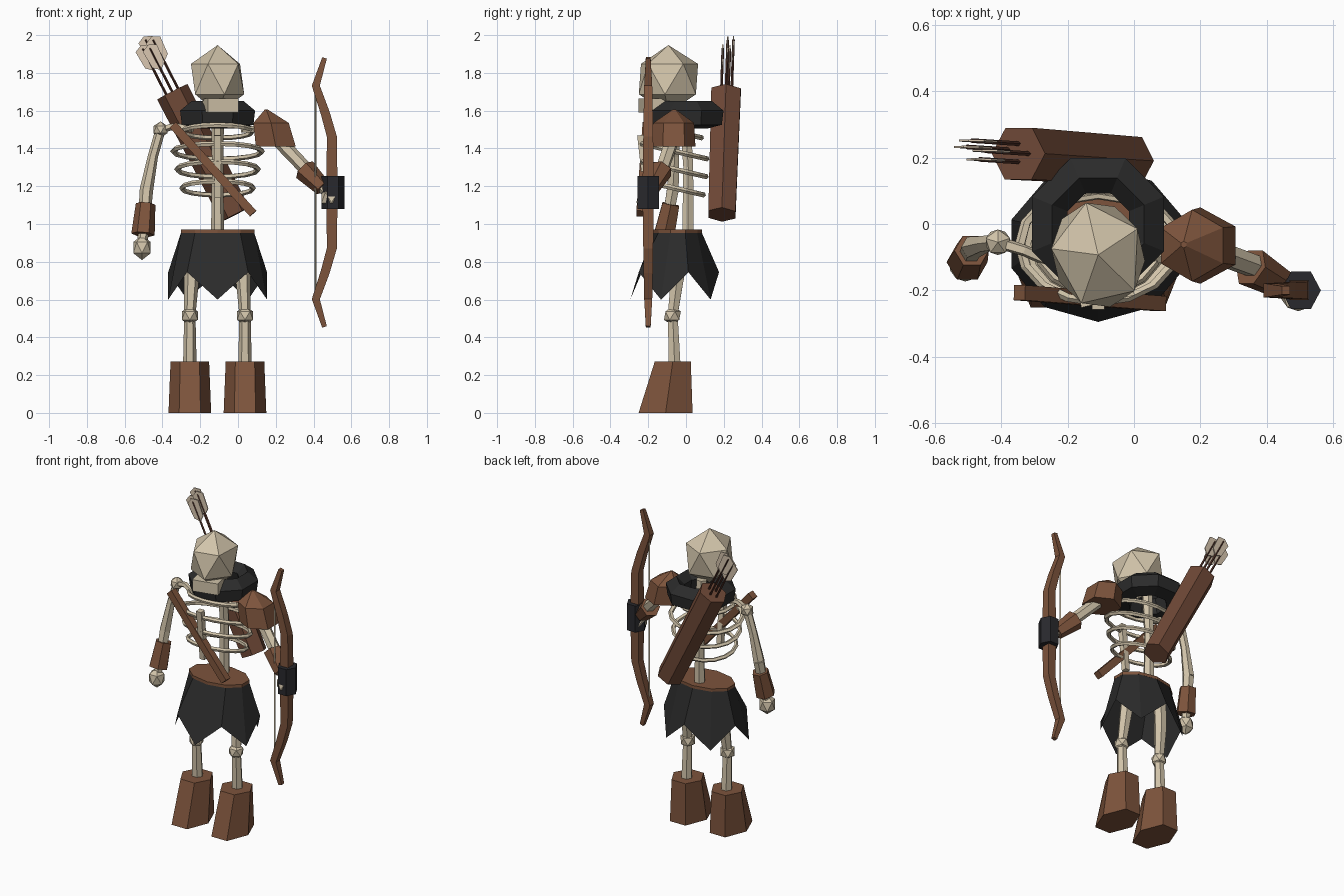
import bpy, bmesh, math
from mathutils import Vector, Matrix

cube = bpy.data.objects.get("Cube")
if cube:
    bpy.data.objects.remove(cube, do_unlink=True)


def material(name, colour):
    m = bpy.data.materials.new(name)
    m.use_nodes = True
    m.diffuse_color = (*colour, 1)
    m.node_tree.nodes["Principled BSDF"].inputs["Base Color"].default_value = (*colour, 1)
    return m


BONE = material("bone", (.64, .55, .40))
LEATHER = material("leather", (.205, .088, .045))
DARK_LEATHER = material("dark leather", (.16, .066, .038))
CLOTH = material("black cloth", (.024, .024, .024))
GRIP = material("grip wrap", (.022, .022, .026))
SHAFT = material("arrow wood", (.08, .03, .02))
FEATHER = material("feather", (.68, .56, .43))


def finish(name, bm, mat):
    bmesh.ops.recalc_face_normals(bm, faces=bm.faces)
    mesh = bpy.data.meshes.new(name)
    bm.to_mesh(mesh)
    bm.free()
    mesh.materials.append(mat)
    ob = bpy.data.objects.new(name, mesh)
    bpy.context.collection.objects.link(ob)
    return ob


def loft(name, rings, mat, close=False, caps=(True, True)):
    """Join rings of points with quads, optionally capping or looping them."""
    bm = bmesh.new()
    loops = [[bm.verts.new(p) for p in ring] for ring in rings]
    pairs = list(zip(loops, loops[1:])) + ([(loops[-1], loops[0])] if close else [])
    for a, b in pairs:
        n = len(a)
        for i in range(n):
            bm.faces.new((a[i], a[(i + 1) % n], b[(i + 1) % n], b[i]))
    for loop, cap in ((loops[0], caps[0]), (loops[-1], caps[1])):
        if cap and not close:
            bm.faces.new(loop)
    return finish(name, bm, mat)


def ellipse(x, y, z, rx, ry, sides, start=0):
    turn = [math.radians(start) + math.tau * i / sides for i in range(sides)]
    return [(x + rx * math.cos(t), y + ry * math.sin(t), z) for t in turn]


def limb(name, points, radii, mat, sides=6, twist=0):
    """Tube that follows a path, with a radius at each point."""
    pts = [Vector(p) for p in points]
    rings = []
    for i, p in enumerate(pts):
        axis = (pts[min(i + 1, len(pts) - 1)] - pts[max(i - 1, 0)]).normalized()
        side = axis.cross(Vector((0, 1, 0))).normalized()
        other = axis.cross(side)
        rings.append([p + radii[i] * (side * math.cos(t) + other * math.sin(t))
                      for t in (math.tau * k / sides + math.radians(twist) for k in range(sides))])
    return loft(name, rings, mat)


def knob(name, centre, r, mat=BONE, scale=(1, 1, 1), yaw=0):
    bm = bmesh.new()
    bmesh.ops.create_icosphere(bm, subdivisions=1, radius=r)
    m = (Matrix.Translation(centre) @ Matrix.Rotation(math.radians(yaw), 4, 'Z')
         @ Matrix.Diagonal((*scale, 1)) @ Matrix.Rotation(math.radians(90), 4, 'Z'))
    bmesh.ops.transform(bm, matrix=m, verts=bm.verts)
    return finish(name, bm, mat)


def box(name, centre, size, mat, rot=(0, 0, 0)):
    bm = bmesh.new()
    bmesh.ops.create_cube(bm, size=1, matrix=Matrix.Diagonal((*size, 1)))
    ob = finish(name, bm, mat)
    ob.location = centre
    ob.rotation_euler = [math.radians(a) for a in rot]
    return ob


MID = -.108  # body centre line

# Head, jaw and spine
knob("skull", (MID, -.093, 1.767), .18, scale=(.87, 1, 1), yaw=13)
box("jaw", (MID + .015, -.17, 1.628), (.165, .13, .075), BONE, (0, 0, 13))
limb("spine", [(MID, .01, .93), (MID, .012, 1.3), (MID, -.01, 1.64)], [.035, .03, .035], BONE)

# Rib cage
for i, (z, rx, ry) in enumerate([(1.49, .185, .15), (1.385, .235, .178),
                                 (1.29, .215, .175), (1.19, .19, .16)]):
    bpy.ops.mesh.primitive_torus_add(major_segments=16, minor_segments=5, major_radius=.2,
                                     minor_radius=.014, location=(MID, -.062, z),
                                     rotation=(math.radians(-13), 0, 0))
    rib = bpy.context.object
    rib.name = f"rib_{i + 1}"
    rib.scale = (rx / .2, ry / .2, 1)
    rib.data.materials.append(BONE)
limb("sternum", [(MID, -.24, 1.47), (MID, -.205, 1.14)], [.026, .024], BONE, 4, 45)

# Cowl around the neck
profile = [(.15, 1.65), (.215, 1.60), (.205, 1.525), (.12, 1.505), (.1, 1.6)]
loft("cowl", [ellipse(MID, 0, z, r, r, 8, 22.5) for r, z in profile], CLOTH, close=True)

# Belt and ragged skirt with five points
loft("belt", [ellipse(MID, -.043, z, .205, .128, 10, -90) for z in (.953, .972)], LEATHER)
top = ellipse(MID, -.043, .956, .203, .126, 10, -90)
hem = ellipse(MID, -.06, .6, .275, .235, 10, -90)
hem = [(x, y, .6 if i % 2 == 0 else .745) for i, (x, y, z) in enumerate(hem)]
loft("skirt", [top, hem], CLOTH, caps=(False, False))

# Legs and boots
for side, x, out in (("right", -.255, -1), ("left", .037, 1)):
    limb(f"{side}_thigh", [(x - out * .025, -.035, .93), (x - out * .01, -.045, .72), (x, -.07, .52)],
         [.04, .04, .03], BONE)
    knob(f"{side}_knee", (x, -.072, .515), .05)
    limb(f"{side}_shin", [(x, -.07, .51), (x, -.06, .25)], [.03, .036], BONE)
    loft(f"{side}_boot", [ellipse(x, -.108, 0, .113, .165, 6), ellipse(x, -.07, .272, .102, .11, 6)],
         LEATHER)

# Right arm hanging at the side
shoulder, elbow, wrist = (-.41, -.055, 1.5), (-.485, -.07, 1.18), (-.503, -.115, .93)
limb("right_collarbone", [(-.24, -.12, 1.5), (-.33, -.08, 1.52), shoulder], [.018, .018, .02], BONE, 5)
knob("right_shoulder", shoulder, .043)
limb("right_upper_arm", [shoulder, (-.45, -.06, 1.36), elbow], [.027, .027, .036], BONE)
limb("right_forearm", [elbow, wrist, (-.507, -.125, .88)], [.036, .028, .026], BONE)
limb("right_cuff", [(-.489, -.08, 1.105), (-.503, -.115, .945)], [.052, .062], LEATHER)
knob("right_hand", (-.508, -.125, .875), .06, scale=(.9, .9, 1.1))

# Left arm reaching to the bow, with a shoulder guard
limb("left_collarbone", [(.02, -.12, 1.5), (.18, -.06, 1.5)], [.018, .02], BONE, 5)
limb("left_upper_arm", [(.18, -.06, 1.48), (.37, -.13, 1.28)], [.038, .036], BONE)
limb("left_cuff", [(.352, -.13, 1.288), (.45, -.185, 1.19)], [.062, .045], LEATHER)
limb("left_wrist", [(.44, -.18, 1.2), (.49, -.2, 1.15)], [.028, .028], BONE)
knob("left_hand", (.495, -.207, 1.14), .062)
loft("shoulder_guard", [ellipse(.2, -.065, 1.41, .122, .115, 6, 30),
                        ellipse(.175, -.065, 1.535, .108, .108, 6, 30),
                        ellipse(.15, -.062, 1.605, .01, .01, 6, 30)], LEATHER)

# Bow, mirrored above and below the grip
GRIP_Z = 1.167
half = [(.497, .0, .043), (.497, .295, .037), (.462, .42, .034), (.412, .565, .03), (.458, .712, .018)]
path = [(x, -s * h, r) for s, part in ((1, half[:0:-1]), (-1, half)) for x, h, r in part]
limb("bow", [(x, -.2, GRIP_Z + h) for x, h, r in path], [r for x, h, r in path], LEATHER, 4, 45)
limb("bow_string", [(.41, -.2, GRIP_Z - .56), (.41, -.2, GRIP_Z + .56)], [.006, .006], BONE, 4)
loft("bow_grip", [ellipse(.503, -.2, z, .06, .065, 6) for z in (1.08, 1.255)], GRIP)

# Quiver on the back and its strap across the chest
mouth, base = Vector((-.348, .212, 1.7)), Vector((-.014, .19, 1.05))
limb("quiver", [mouth, base], [.09, .083], DARK_LEATHER, 6, 0)
a, b = Vector((-.345, -.207, 1.525)), Vector((.08, -.24, 1.055))
limb("strap", [a, b], [.032, .032], LEATHER, 4, 45)

# Arrows with flat kite-shaped feathers
along = (mouth - base).normalized()
across = along.cross(Vector((0, 1, 0))).normalized()
for i, (off, dy, reach) in enumerate([(-.035, .0, .31), (0, -.025, .28), (.035, .012, .295), (.0, .03, .33)]):
    foot = mouth + across * off + Vector((0, dy, 0))
    tip = foot + along * reach
    limb(f"arrow_{i + 1}", [foot - along * .05, tip - along * .02], [.007, .007], SHAFT, 4)
    outline = [(-.15, 0), (-.12, .036), (-.02, .042), (0, 0), (-.02, -.042), (-.12, -.036)]
    flat = [tip + along * u + across * v for u, v in outline]
    thick = Vector((0, .003, 0))
    loft(f"feather_{i + 1}", [[p - thick for p in flat], [p + thick for p in flat]], FEATHER)
